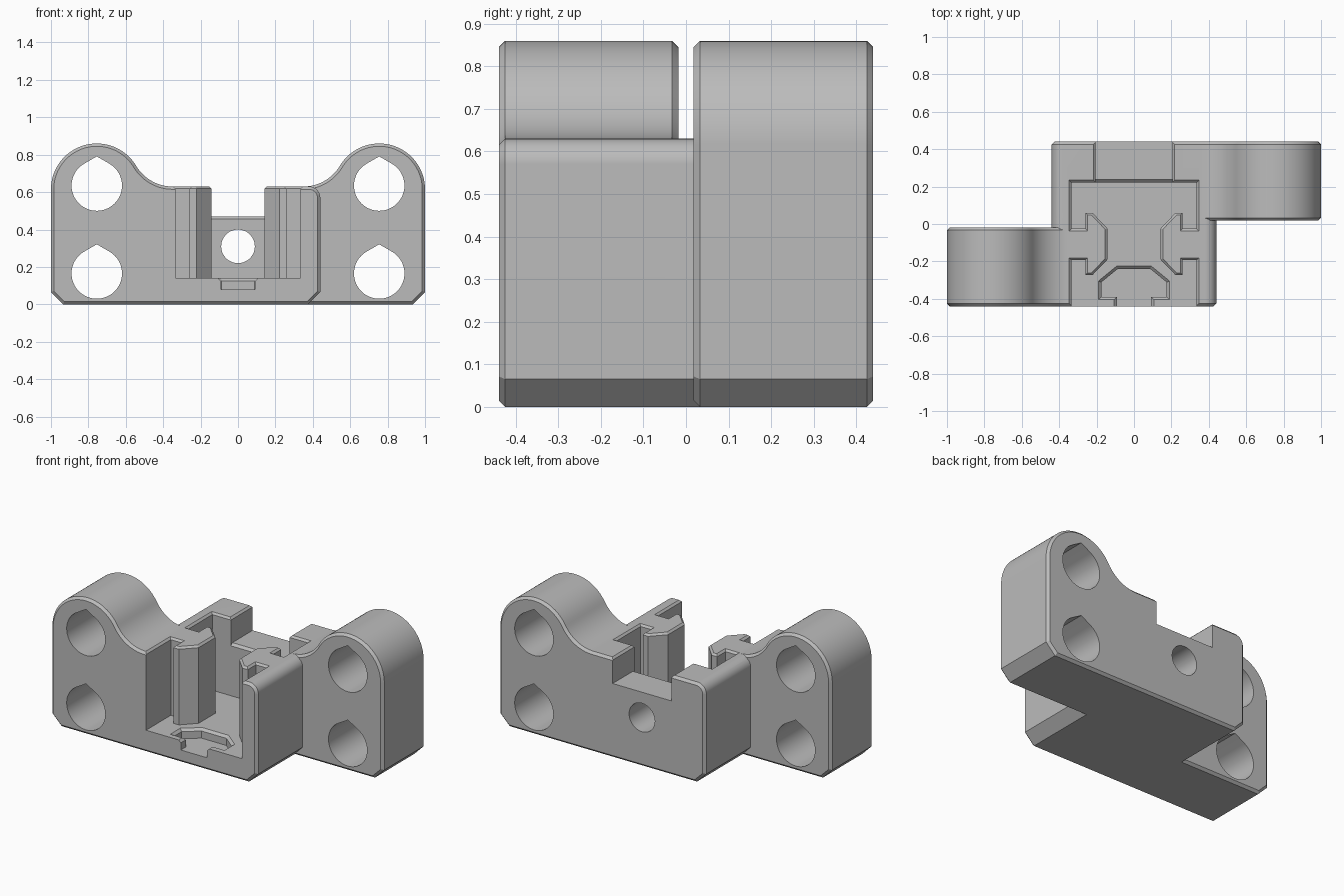
import bpy, bmesh, math
from mathutils import Vector

cube = bpy.data.objects.get("Cube")
if cube:
    bpy.data.objects.remove(cube, do_unlink=True)

CH = 0.015  # small edge chamfer

grey = bpy.data.materials.new("plain grey")
grey.use_nodes = True
grey.diffuse_color = (0.5, 0.5, 0.5, 1)
bsdf = next(n for n in grey.node_tree.nodes if n.type == 'BSDF_PRINCIPLED')
bsdf.inputs["Base Color"].default_value = (0.5, 0.5, 0.5, 1)


def arc(cx, cy, r, a0, a1, n):
    angles = [math.radians(a0 + (a1 - a0) * i / n) for i in range(n + 1)]
    return [(cx + r * math.cos(a), cy + r * math.sin(a)) for a in angles]


def mirrored(points):
    """Mirror in the first coordinate, keeping the loop counter-clockwise."""
    return [(-u, v) for u, v in reversed(points)]


def grow(loop, d):
    """Mitred offset of a counter-clockwise loop; positive d goes outward."""
    out = []
    for i, p in enumerate(loop):
        a, b, c = Vector(loop[i - 1]), Vector(p), Vector(loop[(i + 1) % len(loop)])
        e, f = (b - a).normalized(), (c - b).normalized()
        n, m = Vector((e.y, -e.x)), Vector((f.y, -f.x))
        out.append(tuple(b + (n + m) * (d / (1 + n.dot(m)))))
    return out


def prism(name, loop, levels, axis):
    """Stack offset copies of a loop along an axis; levels are (position, offset)."""
    place = {'X': lambda u, v, w: (w, u, v),
             'Y': lambda u, v, w: (u, w, v),
             'Z': lambda u, v, w: (u, v, w)}[axis]
    bm = bmesh.new()
    rings = [[bm.verts.new(place(u, v, w)) for u, v in grow(loop, d)] for w, d in levels]
    bm.faces.new(rings[0])
    bm.faces.new(rings[-1])
    n = len(loop)
    for r, s in zip(rings, rings[1:]):
        for i in range(n):
            j = (i + 1) % n
            bm.faces.new((r[i], r[j], s[j], s[i]))
    bmesh.ops.recalc_face_normals(bm, faces=bm.faces)
    mesh = bpy.data.meshes.new(name)
    bm.to_mesh(mesh)
    bm.free()
    mesh.materials.append(grey)
    obj = bpy.data.objects.new(name, mesh)
    bpy.context.collection.objects.link(obj)
    return obj


def combine(target, tool, operation):
    """Apply a boolean and discard the tool."""
    mod = target.modifiers.new("boolean", 'BOOLEAN')
    mod.operation, mod.object, mod.solver = operation, tool, 'EXACT'
    with bpy.context.temp_override(object=target, active_object=target,
                                   selected_objects=[target]):
        bpy.ops.object.modifier_apply(modifier=mod.name)
    bpy.data.objects.remove(tool, do_unlink=True)


# Plate outline: rounded end, concave sweep, arched clamp arm
corner = arc(0.38, 0.57, 0.06, 0, 90, 10)
lean = math.degrees(math.atan2(0.2415, 0.405))
plate = ([(-0.935, 0), (0.375, 0), (0.44, 0.065)] + corner
         + arc(-0.35, 0.8565, 0.2265, 270, 180 + lean, 16)
         + arc(-0.755, 0.615, 0.245, lean, 180, 36)[1:] + [(-1, 0.065)])
core = ([(-0.375, 0), (0.375, 0), (0.44, 0.065)] + corner
        + mirrored(corner) + [(-0.44, 0.065)])

# Two opposed plates joined by a core
body = prism("bracket_body", core, [(-0.425, 0), (0.425, 0)], 'Y')
steps = [(-0.44, -CH), (-0.425, 0), (-0.033, 0), (-0.018, -CH)]
combine(body, prism("front_plate", plate, steps, 'Y'), 'UNION')
combine(body, prism("back_plate", mirrored(plate), [(-y, d) for y, d in steps], 'Y'), 'UNION')

# Teardrop bolt holes, two in each arm
for side in (-1, 1):
    for z in (0.165, 0.635):
        x = side * 0.755
        drop = arc(x, z, 0.135, 120, 420, 40) + [(x, z + 0.135 / math.cos(math.pi / 6))]
        ends = [(side * 0.3 - 0.35, 0), (side * 0.3 + 0.35, 0)]
        combine(body, prism("bolt_hole", drop, ends, 'Y'), 'DIFFERENCE')

# Square socket with a T-shaped tongue on each side, open at the front
right_side = [(0.335, -0.6), (0.335, -0.193), (0.26, -0.193), (0.26, -0.273),
              (0.222, -0.273), (0.142, -0.19), (0.142, -0.024), (0.222, 0.06),
              (0.26, 0.06), (0.26, -0.025), (0.335, -0.025), (0.335, 0.222)]
socket = right_side + mirrored(right_side)
combine(body, prism("socket", socket, [(0.14, 0), (0.618, 0), (0.63, 0.012), (0.8, 0.012)], 'Z'),
        'DIFFERENCE')

# Shallow T-shaped recess in the socket floor
half = [(0.092, -0.6), (0.092, -0.39), (0.175, -0.39), (0.175, -0.312), (0.087, -0.24)]
combine(body, prism("floor_recess", half + mirrored(half),
                    [(0.08, 0), (0.125, 0), (0.14, CH), (0.2, CH)], 'Z'), 'DIFFERENCE')

# Notch in the back wall with a chamfered inner edge
notch = [(-0.205, 0.47), (0.205, 0.47), (0.205, 0.618), (0.217, 0.63), (0.217, 0.9),
         (-0.217, 0.9), (-0.217, 0.63), (-0.205, 0.618)]
combine(body, prism("back_notch", notch, [(0.12, 0), (0.6, 0)], 'Y'), 'DIFFERENCE')
edge = [(0.15, 0.455), (0.222, 0.455), (0.237, 0.47), (0.237, 0.5), (0.15, 0.5)]
combine(body, prism("notch_edge", edge, [(-0.205, 0), (0.205, 0)], 'X'), 'DIFFERENCE')

# Round screw hole through the back wall
combine(body, prism("screw_hole", arc(0, 0.31, 0.09, 0, 350, 35), [(0.12, 0), (0.6, 0)], 'Y'),
        'DIFFERENCE')

# Smooth curves, crisp edges
bpy.ops.object.select_all(action='DESELECT')
body.select_set(True)
bpy.context.view_layer.objects.active = body
bpy.ops.object.shade_smooth_by_angle(angle=math.radians(25))
weighted = body.modifiers.new("weighted_normals", 'WEIGHTED_NORMAL')
weighted.keep_sharp = True
